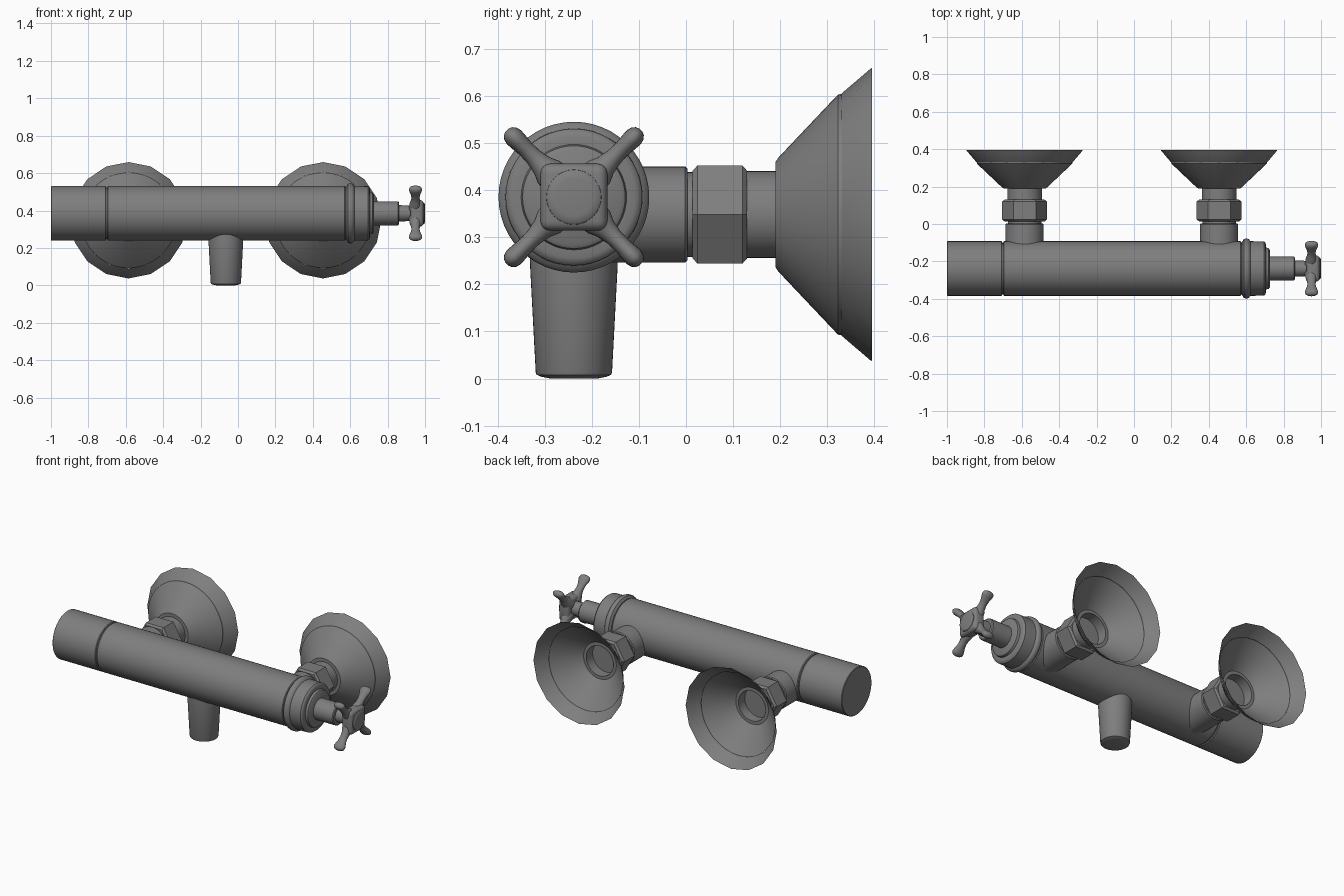
import bpy, bmesh, math
from mathutils import Vector, Matrix

if "Cube" in bpy.data.objects:
    bpy.data.objects.remove(bpy.data.objects["Cube"], do_unlink=True)

# Single metal colour
metal = bpy.data.materials.new("grey_metal")
metal.use_nodes = True
GREY = (0.21, 0.21, 0.21, 1)
metal.diffuse_color = GREY
bsdf = metal.node_tree.nodes["Principled BSDF"]
bsdf.inputs["Base Color"].default_value = GREY

BODY_Y, BODY_Z, PIPE_Z = -0.238, 0.385, 0.348


def finish(name, bm, matrix, angle=35, recalc=True):
    """Turn a bmesh into a placed, smooth-shaded object."""
    if recalc:
        bmesh.ops.recalc_face_normals(bm, faces=bm.faces)
    mesh = bpy.data.meshes.new(name)
    bm.transform(matrix)
    bm.to_mesh(mesh)
    bm.free()
    mesh.materials.append(metal)
    obj = bpy.data.objects.new(name, mesh)
    bpy.context.collection.objects.link(obj)
    bpy.ops.object.select_all(action='DESELECT')
    obj.select_set(True)
    bpy.context.view_layer.objects.active = obj
    bpy.ops.object.shade_smooth_by_angle(angle=math.radians(angle))
    return obj


def frame(axis, origin):
    """Matrix carrying local z onto the axis, with local x kept tidy."""
    return Matrix.Translation(origin) @ Vector(axis).to_track_quat('Z', 'Y').to_matrix().to_4x4()


def loft(name, sections, matrix, segs=48, caps=True, turn=0.0, angle=35):
    """Skin elliptical rings given as (distance, radius_x, radius_y)."""
    bm = bmesh.new()
    rings = []
    for t, rx, ry in sections:
        angles = [turn + 2 * math.pi * i / segs for i in range(segs)]
        rings.append([bm.verts.new((rx * math.cos(a), ry * math.sin(a), t)) for a in angles])
    for low, high in zip(rings, rings[1:]):
        for i in range(segs):
            j = (i + 1) % segs
            bm.faces.new((low[i], low[j], high[j], high[i]))
    if caps:
        bm.faces.new(rings[0][::-1])
        bm.faces.new(rings[-1])
    return finish(name, bm, matrix, angle, caps)


def lathe(name, profile, axis, origin, **kw):
    return loft(name, [(t, r, r) for t, r in profile], frame(axis, origin), **kw)


# Horizontal body, end sleeve and valve cap
centre = (0, BODY_Y, BODY_Z)
X, Y = (1, 0, 0), (0, 1, 0)
lathe("end_sleeve", [(-1, 0.143), (-0.997, 0.146), (-0.709, 0.146), (-0.705, 0.142)], X, centre)
lathe("body_core", [(-0.72, 0.138), (0.6, 0.138)], X, centre)
lathe("main_body", [(-0.699, 0.142), (-0.694, 0.146), (0.57, 0.146), (0.574, 0.142)], X, centre)
lathe("valve_cap", [(0.578, 0.143), (0.582, 0.147), (0.587, 0.157), (0.595, 0.16), (0.606, 0.16),
                    (0.615, 0.156), (0.622, 0.146), (0.694, 0.145), (0.702, 0.139), (0.705, 0.13),
                    (0.706, 0.112), (0.72, 0.109), (0.726, 0.1)], X, centre)
lathe("valve_stem", [(0.72, 0.064), (0.855, 0.064), (0.86, 0.059), (0.861, 0.044), (0.94, 0.04)],
      X, centre, segs=32)

# Cross handle: rounded square hub, button and four flared arms
bm = bmesh.new()
bmesh.ops.create_cube(bm, size=1)
bmesh.ops.scale(bm, vec=(0.07, 0.142, 0.142), verts=bm.verts)
bmesh.ops.bevel(bm, geom=bm.edges[:], offset=0.02, segments=4, profile=0.5, affect='EDGES')
finish("handle_hub", bm, Matrix.Translation((0.957, BODY_Y, BODY_Z)))
lathe("handle_button", [(0.98, 0.06), (0.994, 0.058), (0.998, 0.053), (1.0, 0.04)], X, centre, segs=32)
arm = [(0.04, 0.036, 0.036), (0.075, 0.031, 0.033), (0.095, 0.024, 0.024), (0.12, 0.022, 0.019),
       (0.145, 0.026, 0.018), (0.165, 0.033, 0.02), (0.18, 0.036, 0.021), (0.191, 0.032, 0.018),
       (0.198, 0.022, 0.012), (0.201, 0.008, 0.005)]
for side, sy in (("front", -1), ("back", 1)):
    for level, sz in (("lower", -1), ("upper", 1)):
        along = Vector((0, sy, sz)).normalized()
        wide = Vector((1, 0, 0))
        across = along.cross(wide)
        m = Matrix((wide, across, along)).transposed().to_4x4()
        loft(f"handle_arm_{side}_{level}", arm,
             Matrix.Translation((0.949, BODY_Y, BODY_Z)) @ m, segs=20, angle=60)

# Outlet spout below the body
lathe("outlet_spout", [(0, 0.05), (0.004, 0.07), (0.008, 0.079), (0.013, 0.081),
                       (0.24, 0.093), (0.3, 0.094)], (0, 0, 1), (-0.065, BODY_Y, 0))

# Two wall connections
for side, x in (("right", -0.585), ("left", 0.455)):
    base = (x, 0, PIPE_Z)
    lathe(side + "_inlet_pipe", [(-0.2, 0.102), (-0.002, 0.102), (0.003, 0.097)], Y, base)
    lathe(side + "_inner_pipe", [(-0.05, 0.09), (0.13, 0.09)], Y, base)
    # hexagonal nut with chamfered ends
    lathe(side + "_hex_nut", [(0.014, 0.107), (0.024, 0.12), (0.12, 0.12), (0.13, 0.107)],
          Y, base, segs=6, angle=20)
    # open neck and thin flared wall flange
    lathe(side + "_neck", [(0.12, 0.092), (0.192, 0.092)], Y, base, caps=False)
    lathe(side + "_flange_cone", [(0.19, 0.092), (0.19, 0.112), (0.197, 0.122), (0.318, 0.25),
                                  (0.323, 0.255), (0.331, 0.256)], Y, base, caps=False)
    lathe(side + "_flange_rim", [(0.33, 0.257), (0.391, 0.309), (0.395, 0.311)], Y, base,
          segs=16, caps=False)
